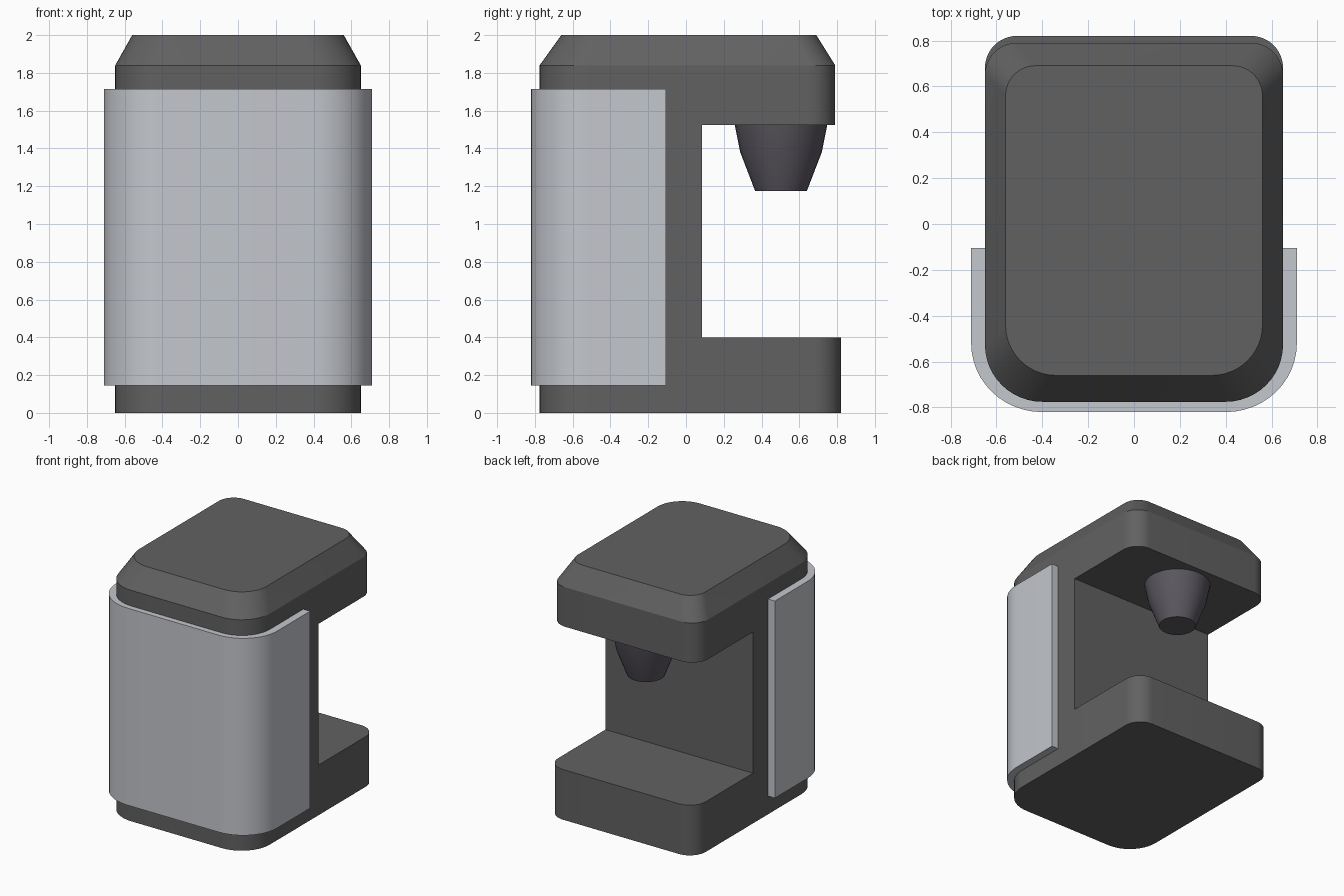
import bpy, bmesh
from math import sin, cos, pi, radians

if "Cube" in bpy.data.objects:
    bpy.data.objects.remove(bpy.data.objects["Cube"])


def material(name, rgb):
    m = bpy.data.materials.new(name)
    m.diffuse_color = (*rgb, 1)
    m.use_nodes = True
    m.node_tree.nodes["Principled BSDF"].inputs["Base Color"].default_value = m.diffuse_color
    return m


def arc(cx, cy, rx, ry, a0, a1, n=12):
    return [(cx + rx * cos(radians(a0 + (a1 - a0) * i / n)),
             cy + ry * sin(radians(a0 + (a1 - a0) * i / n))) for i in range(n + 1)]


def outline(hx, y0, y1, rf, rb):
    """Rounded rectangle with separate front and back corner radii."""
    return (arc(hx - rf, y0 + rf, rf, rf, -90, 0) + arc(hx - rb, y1 - rb, rb, rb, 0, 90)
            + arc(-hx + rb, y1 - rb, rb, rb, 90, 180) + arc(-hx + rf, y0 + rf, rf, rf, 180, 270))


def loft(name, sections, mat):
    """Solid skinned through (outline, z) sections, capped at both ends."""
    bm = bmesh.new()
    rings = [[bm.verts.new((x, y, z)) for x, y in pts] for pts, z in sections]
    for a, b in zip(rings, rings[1:]):
        for i in range(len(a)):
            j = (i + 1) % len(a)
            bm.faces.new((a[i], a[j], b[j], b[i]))
    bm.faces.new(rings[0][::-1])
    bm.faces.new(rings[-1])
    bmesh.ops.recalc_face_normals(bm, faces=bm.faces)
    me = bpy.data.meshes.new(name)
    bm.to_mesh(me)
    bm.free()
    ob = bpy.data.objects.new(name, me)
    bpy.context.collection.objects.link(ob)
    if mat:
        me.materials.append(mat)
    return ob


def smooth(ob):
    bpy.ops.object.select_all(action='DESELECT')
    ob.select_set(True)
    bpy.context.view_layer.objects.active = ob
    bpy.ops.object.shade_smooth_by_angle(angle=radians(22))


dark = material("dark_grey", (0.12, 0.12, 0.12))
silver = material("silver", (0.55, 0.57, 0.61))
plum = material("plum_grey", (0.105, 0.095, 0.115))

# Body: base, column and bevelled head in one solid
base = outline(0.65, -0.775, 0.82, 0.25, 0.14)
head = outline(0.65, -0.775, 0.79, 0.25, 0.14)
lid = outline(0.56, -0.66, 0.69, 0.22, 0.13)
body = loft("body", [(base, 0), (base, 0.6), (head, 1.3), (head, 1.84), (lid, 2.0)], dark)

# Cup opening cut out of the back
cutter = loft("opening_cutter", [([(-1, 0.085), (1, 0.085), (1, 1.2), (-1, 1.2)], z)
                                 for z in (0.4, 1.525)], None)
cutter.hide_render = True
mod = body.modifiers.new("opening", 'BOOLEAN')
mod.operation = 'DIFFERENCE'
mod.solver = 'EXACT'
mod.object = cutter
bpy.context.view_layer.objects.active = body
bpy.ops.object.modifier_apply(modifier=mod.name)
bpy.data.objects.remove(cutter)
smooth(body)

# Wrap-around shell hugging the front and sides
outer = ([(-0.71, -0.105)] + arc(-0.4, -0.52, 0.31, 0.30, 180, 270)
         + arc(0.4, -0.52, 0.31, 0.30, 270, 360) + [(0.71, -0.105)])
inner = ([(0.648, -0.105)] + arc(0.4, -0.525, 0.248, 0.248, 360, 270)
         + arc(-0.4, -0.525, 0.248, 0.248, 270, 180) + [(-0.648, -0.105)])
smooth(loft("shell", [(outer + inner, z) for z in (0.145, 1.715)], silver))

# Spout under the head
profile = [(0.137, 1.175), (0.216, 1.38), (0.246, 1.53)]
smooth(loft("spout", [(arc(0, 0.503, r, r, 0, 360 * 31 / 32, 31), z) for r, z in profile], plum))
